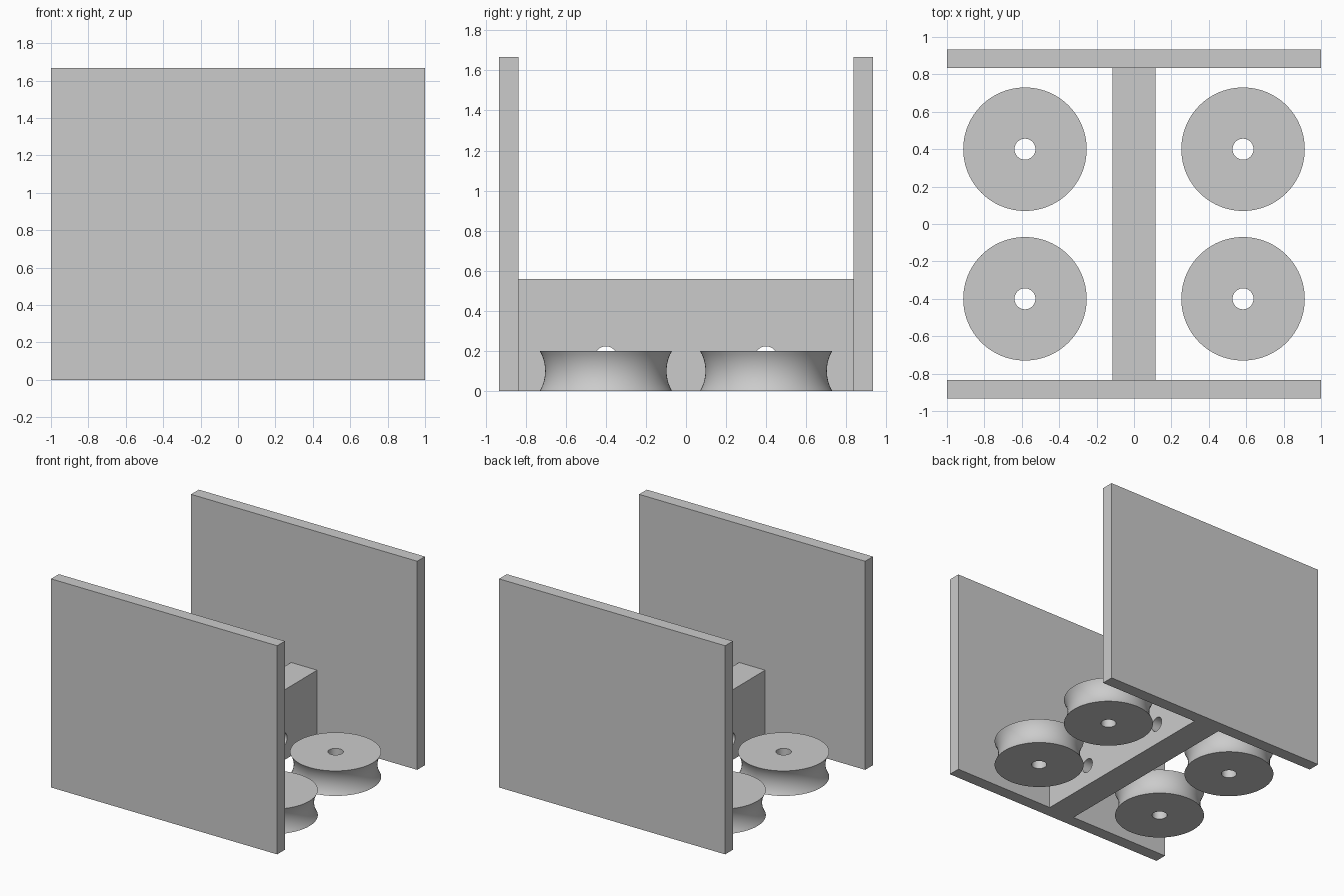
import bpy, bmesh, math

cube = bpy.data.objects.get("Cube")
if cube:
    bpy.data.objects.remove(cube, do_unlink=True)

grey = bpy.data.materials.new("plain_grey")
grey.use_nodes = True
colour = (0.6, 0.6, 0.6, 1)
grey.diffuse_color = colour
grey.node_tree.nodes["Principled BSDF"].inputs["Base Color"].default_value = colour


def finish(obj, name):
    obj.name = name
    obj.data.materials.append(grey)
    return obj


def box(name, size, centre):
    bpy.ops.mesh.primitive_cube_add(size=1, location=centre)
    obj = bpy.context.object
    obj.scale = size
    bpy.ops.object.transform_apply(location=False, rotation=False, scale=True)
    return finish(obj, name)


def grooved_wheel(name, x, y, radius=0.33, bore=0.056, height=0.2, depth=0.027):
    # Closed profile: straight bore, flat ends and a concave circular rim
    half = height / 2
    arc = (half * half + depth * depth) / (2 * depth)
    steps = 12
    profile = [(bore, 0)]
    for i in range(steps + 1):
        z = height * i / steps
        inset = math.sqrt(arc ** 2 - (z - half) ** 2) - (arc - depth)
        profile.append((radius - inset, z))
    profile.append((bore, height))

    bm = bmesh.new()
    verts = [bm.verts.new((r, 0, z)) for r, z in profile]
    edges = [bm.edges.new((verts[i - 1], verts[i])) for i in range(len(verts))]
    bmesh.ops.spin(bm, geom=verts + edges, cent=(0, 0, 0), axis=(0, 0, 1),
                   angle=math.tau, steps=96, use_merge=True)
    bmesh.ops.remove_doubles(bm, verts=bm.verts, dist=0.0001)
    bmesh.ops.recalc_face_normals(bm, faces=bm.faces)
    mesh = bpy.data.meshes.new(name)
    bm.to_mesh(mesh)
    bm.free()
    obj = bpy.data.objects.new(name, mesh)
    bpy.context.collection.objects.link(obj)
    obj.location = (x, y, 0)
    finish(obj, name)
    bpy.ops.object.select_all(action='DESELECT')
    obj.select_set(True)
    bpy.context.view_layer.objects.active = obj
    bpy.ops.object.shade_smooth_by_angle(angle=math.radians(30))


# Upright end panels
for label, side in (("front", -1), ("back", 1)):
    box(label + "_panel", (2, 0.098, 1.667), (0, side * 0.884, 1.667 / 2))

# Central beam with two axle holes drilled across it
beam = box("centre_beam", (0.23, 1.67, 0.56), (0, 0, 0.28))
for y in (-0.4, 0.4):
    bpy.ops.mesh.primitive_cylinder_add(vertices=48, radius=0.056, depth=1,
                                        location=(0, y, 0.167),
                                        rotation=(0, math.pi / 2, 0))
    drill = bpy.context.object
    drill.name = "axle_hole_cutter"
    drill.hide_render = True
    cut = beam.modifiers.new("axle_hole", 'BOOLEAN')
    cut.operation = 'DIFFERENCE'
    cut.solver = 'EXACT'
    cut.object = drill
    bpy.ops.object.select_all(action='DESELECT')
    beam.select_set(True)
    bpy.context.view_layer.objects.active = beam
    bpy.ops.object.modifier_apply(modifier=cut.name)
    bpy.data.objects.remove(drill, do_unlink=True)
bpy.ops.object.shade_smooth_by_angle(angle=math.radians(30))

# Four grooved wheels lying flat
for row, y in (("front", -0.4), ("back", 0.4)):
    for hand, x in (("right", -0.583), ("left", 0.583)):
        grooved_wheel(row + "_" + hand + "_wheel", x, y)
